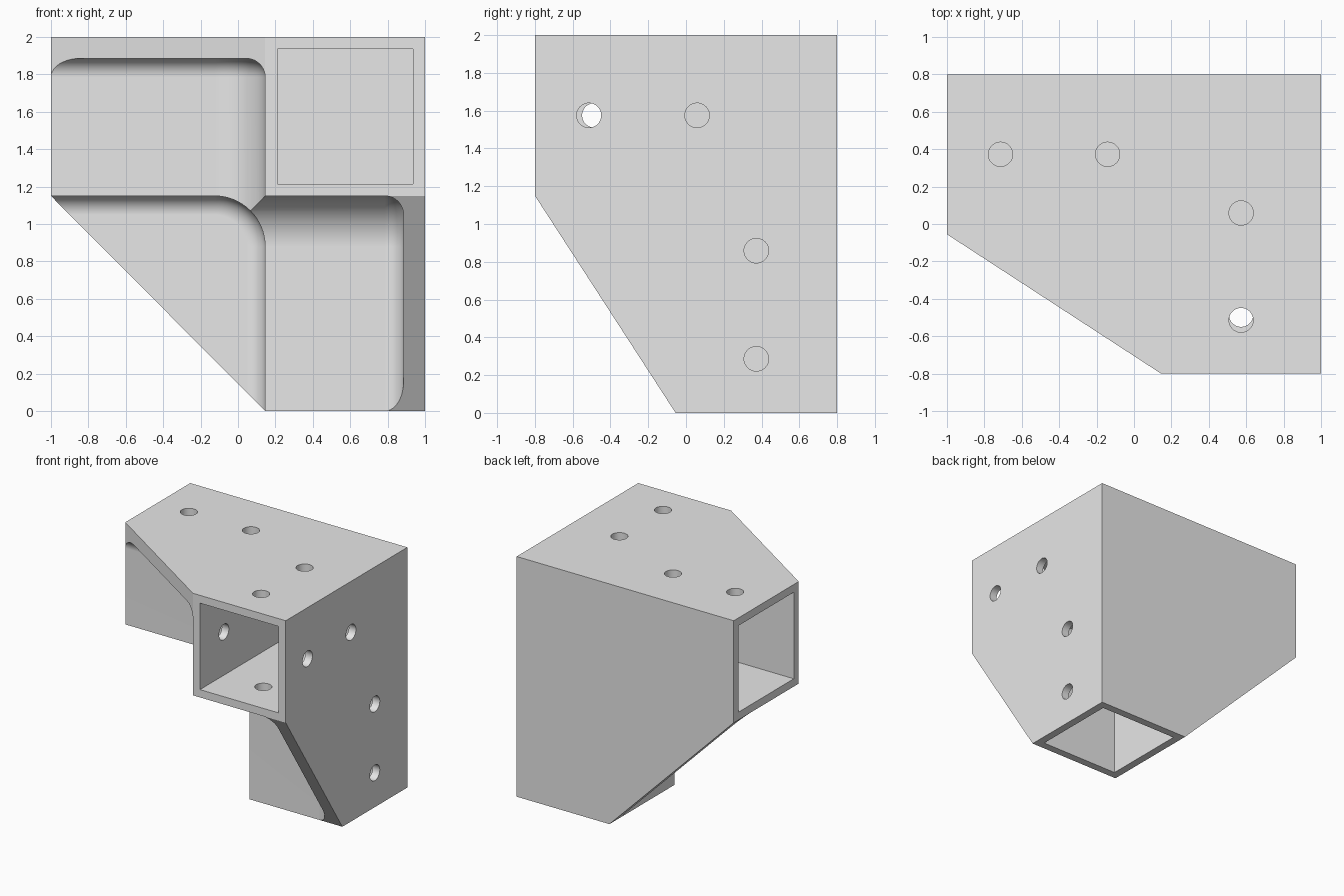
import bpy, bmesh
from mathutils import Vector, Matrix

if "Cube" in bpy.data.objects:
    bpy.data.objects.remove(bpy.data.objects["Cube"])

# Main dimensions
X_WALL, Y_WALL, Z_WALL = 0.145, -0.055, 1.15   # inner sides of the three arms
WALL, PLATE = 0.065, 0.115                     # tube wall and web thickness
ARM_FILLET, WEB_FILLET = 0.27, 0.10
BORE_DEPTH, HOLE_R = 1.145, 0.065
FAR = -3.0
LOW, HIGH = Vector((-1, -0.8, 0)), Vector((1, 0.8, 2))
INNER = Vector((X_WALL, Y_WALL, Z_WALL))

grey = bpy.data.materials.new("plain_grey")
grey.use_nodes = True
grey.diffuse_color = (0.8, 0.8, 0.8, 1)
grey.node_tree.nodes["Principled BSDF"].inputs["Base Color"].default_value = (0.8, 0.8, 0.8, 1)


def add_box(bm, lo, hi):
    size = Vector(hi) - Vector(lo)
    centre = (Vector(hi) + Vector(lo)) / 2
    bmesh.ops.create_cube(bm, size=1, matrix=Matrix.Translation(centre) @ Matrix.Diagonal((*size, 1)))


def make_object(bm, name):
    bmesh.ops.recalc_face_normals(bm, faces=bm.faces)
    mesh = bpy.data.meshes.new(name)
    bm.to_mesh(mesh)
    bm.free()
    obj = bpy.data.objects.new(name, mesh)
    bpy.context.collection.objects.link(obj)
    return obj


def pocket(u, v, w):
    """Space between two arms, rounded along their joint and around the web."""
    cu, cv, cw = INNER[u], INNER[v], HIGH[w] - PLATE
    hi = Vector((0, 0, 0))
    hi[u], hi[v], hi[w] = cu, cv, cw
    bm = bmesh.new()
    add_box(bm, (FAR, FAR, FAR), hi)

    def on(edge, axis, value):
        return all(abs(p.co[axis] - value) < 1e-4 for p in edge.verts)

    joint = [e for e in bm.edges if on(e, u, cu) and on(e, v, cv)]
    bmesh.ops.bevel(bm, geom=joint, offset=ARM_FILLET, segments=16, profile=0.5, affect='EDGES')
    rim = [e for e in bm.edges if on(e, w, cw) and not on(e, u, FAR) and not on(e, v, FAR)]
    bmesh.ops.bevel(bm, geom=rim, offset=WEB_FILLET, segments=10, profile=0.5, affect='EDGES')
    return make_object(bm, "pocket_cutter")


def bore(axis):
    """Blind square socket entering from the open end of one arm."""
    lo = INNER + Vector((WALL, WALL, WALL))
    hi = HIGH - Vector((WALL, WALL, WALL))
    lo[axis] = LOW[axis] - 0.5
    hi[axis] = LOW[axis] + BORE_DEPTH
    bm = bmesh.new()
    add_box(bm, lo, hi)
    return make_object(bm, "socket_cutter")


def screw_hole(centre, axis):
    bm = bmesh.new()
    turn = Matrix.Rotation(1.5707963, 4, 'Y') if axis == 0 else Matrix.Identity(4)
    bmesh.ops.create_cone(bm, cap_ends=True, segments=40, radius1=HOLE_R, radius2=HOLE_R,
                          depth=0.16, matrix=Matrix.Translation(centre) @ turn)
    return make_object(bm, "hole_cutter")


# Outer block with a sloped cut across each pair of arms
bm = bmesh.new()
add_box(bm, LOW, HIGH)
pairs = ((0, 1, 2), (0, 2, 1), (1, 2, 0))
for u, v, w in pairs:
    point, normal = Vector((0, 0, 0)), Vector((0, 0, 0))
    point[u], point[v] = LOW[u], INNER[v]
    normal[u] = LOW[v] - INNER[v]
    normal[v] = LOW[u] - INNER[u]
    cut = bmesh.ops.bisect_plane(bm, geom=bm.verts[:] + bm.edges[:] + bm.faces[:], dist=1e-5,
                                 plane_co=point, plane_no=normal, clear_outer=True)
    open_edges = [e for e in bm.edges if e.is_boundary]
    bmesh.ops.holes_fill(bm, edges=open_edges, sides=0)
bracket = make_object(bm, "corner_bracket")

# Pockets, sockets and screw holes
cutters = [pocket(*p) for p in pairs] + [bore(a) for a in range(3)]
mid = INNER + (HIGH - INNER) / 2
top, side = HIGH.z - WALL / 2, HIGH.x - WALL / 2
for fraction in (0.25, 0.75):
    d = BORE_DEPTH * fraction
    cutters += [screw_hole((LOW.x + d, mid.y, top), 2),
                screw_hole((mid.x, LOW.y + d, top), 2),
                screw_hole((side, LOW.y + d, mid.z), 0),
                screw_hole((side, mid.y, LOW.z + d), 0)]
# Matching holes in the inner walls of the front arm
cutters += [screw_hole((X_WALL + WALL / 2, -0.485, mid.z), 0),
            screw_hole((mid.x, -0.485, Z_WALL + WALL / 2), 2)]

for c in cutters:
    c.hide_render = True
    mod = bracket.modifiers.new("cut", 'BOOLEAN')
    mod.operation, mod.solver, mod.object = 'DIFFERENCE', 'EXACT', c

# Bake the cuts and drop the cutters
depsgraph = bpy.context.evaluated_depsgraph_get()
result = bpy.data.meshes.new_from_object(bracket.evaluated_get(depsgraph))
bracket.modifiers.clear()
bracket.data = result
bracket.data.name = "corner_bracket"
for c in cutters:
    bpy.data.objects.remove(c)
bracket.data.materials.clear()
bracket.data.materials.append(grey)

# Smooth fillets, crisp edges
for o in bpy.context.selected_objects:
    o.select_set(False)
bracket.select_set(True)
bpy.context.view_layer.objects.active = bracket
bpy.ops.object.shade_smooth_by_angle(angle=0.5)
weighted = bracket.modifiers.new("flat_sides", 'WEIGHTED_NORMAL')
weighted.keep_sharp = True
